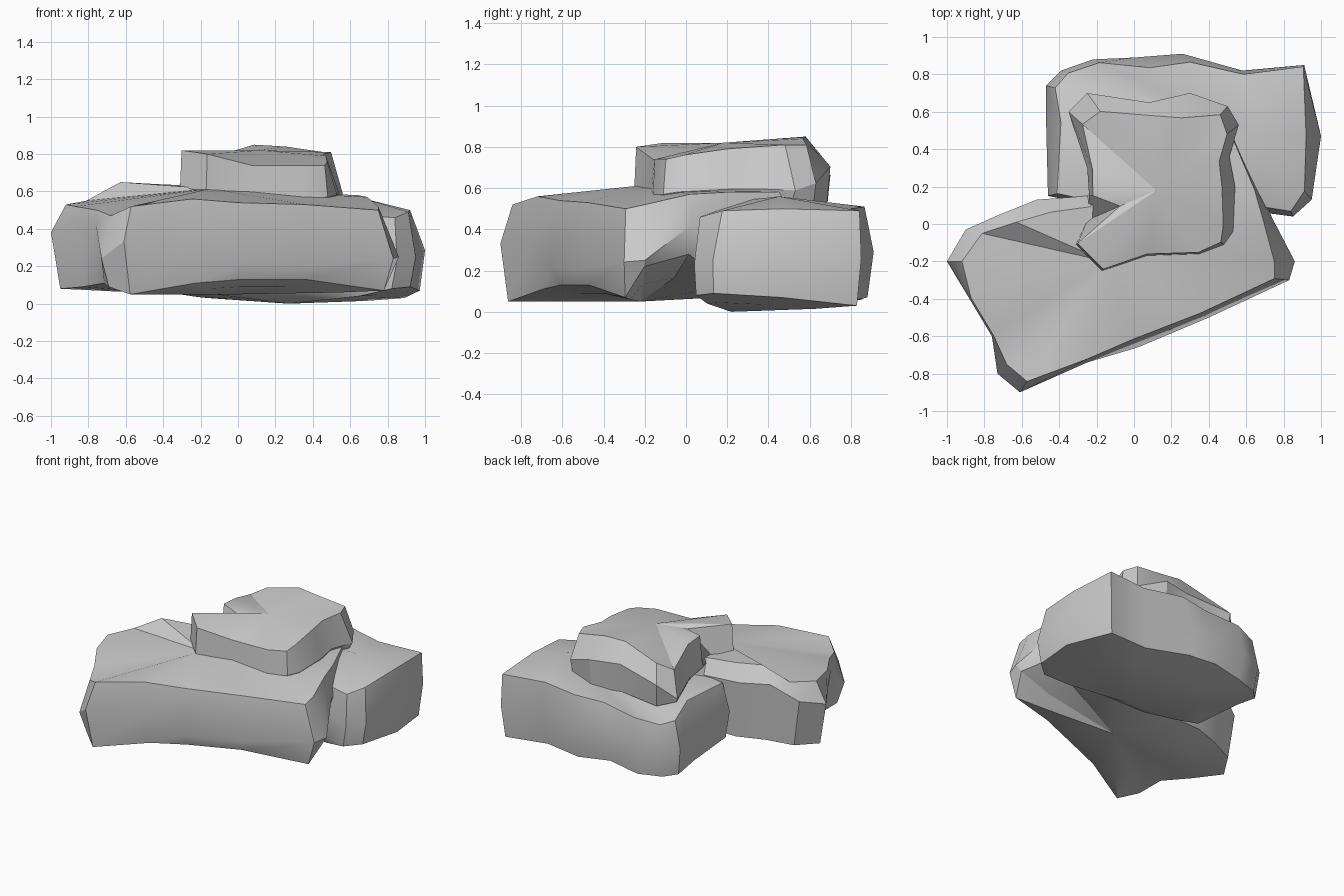
import bpy, bmesh, math
from mathutils import Vector


def rock(name, outline, top, base, belt=0.5, undercut=0.05):
    """Faceted rock: outline rows are x, y, low z, high z, top inset, [own belt height]."""
    bm = bmesh.new()
    top, base = Vector(top), Vector(base)

    def inward(x, y, d, z, c):
        v = Vector((x, y))
        v += (c.xy - v).normalized() * d
        return bm.verts.new((v.x, v.y, z))

    foot, low, mid, high = rings = [[], [], [], []]
    for x, y, lo, hi, d, *own in outline:
        p = Vector((x, y)).lerp(base.xy, 0.35)
        k = own[0] if own else belt
        foot.append(bm.verts.new((p.x, p.y, base.z + 0.5 * (lo - base.z))))
        low.append(inward(x, y, undercut, lo, base))
        mid.append(bm.verts.new((x, y, lo + (hi - lo) * k)))
        high.append(inward(x, y, d, hi, top))
    peak, bottom = bm.verts.new(top), bm.verts.new(base)
    n = len(outline)
    for i in range(n):
        j = (i + 1) % n
        for a, b in zip(rings, rings[1:]):
            bm.faces.new((a[i], a[j], b[j], b[i]))
        bm.faces.new((high[i], high[j], peak))
        bm.faces.new((foot[j], foot[i], bottom))
    bmesh.ops.recalc_face_normals(bm, faces=bm.faces)
    me = bpy.data.meshes.new(name)
    bm.to_mesh(me)
    bm.free()
    ob = bpy.data.objects.new(name, me)
    bpy.context.collection.objects.link(ob)
    bpy.ops.object.select_all(action='DESELECT')
    ob.select_set(True)
    bpy.context.view_layer.objects.active = ob
    bpy.ops.object.shade_smooth_by_angle(angle=math.radians(30))
    return ob


# Long slab lying across the front
rock("front_slab", [
    (-0.61, -0.90, 0.05, 0.52, 0.07, 0.6), (-0.25, -0.74, 0.11, 0.56, 0.02),
    (0.02, -0.66, 0.13, 0.54, 0.05, 0.2), (0.40, -0.50, 0.13, 0.53, 0.05, 0.2),
    (0.83, -0.30, 0.07, 0.50, 0.08, 0.4), (0.86, -0.20, 0.22, 0.52, 0.11, 0.1),
    (0.74, 0.03, 0.28, 0.57, 0.05), (0.67, 0.20, 0.15, 0.58, 0.03),
    (0.54, 0.50, 0.10, 0.58, 0.03), (0.10, 0.40, 0.10, 0.58, 0.05),
    (-0.25, 0.15, 0.12, 0.63, 0.06, 0.8), (-0.52, 0.13, 0.12, 0.64, 0.10, 0.8),
    (-0.72, 0.05, 0.12, 0.65, 0.10, 0.8),
    (-0.90, -0.03, 0.10, 0.55, 0.09, 0.75), (-1.00, -0.20, 0.08, 0.53, 0.08, 0.67),
    (-0.88, -0.40, 0.09, 0.52, 0.01, 0.8), (-0.76, -0.60, 0.11, 0.50, 0.01, 0.8),
    (-0.73, -0.80, 0.09, 0.47, 0.07, 0.4),
], (-0.15, -0.2, 0.615), (0.0, -0.22, 0.05), undercut=0.05)

# Broad rock behind
rock("back_rock", [
    (-0.46, 0.15, 0.12, 0.52, 0.05), (-0.10, 0.08, 0.10, 0.52, 0.03),
    (0.40, 0.08, 0.10, 0.52, 0.03), (0.70, 0.06, 0.10, 0.47, 0.03),
    (0.85, 0.04, 0.08, 0.46, 0.03, 0.4), (0.95, 0.13, 0.09, 0.49, 0.06, 0.4),
    (1.00, 0.47, 0.07, 0.50, 0.08, 0.5), (0.91, 0.85, 0.03, 0.49, 0.01),
    (0.58, 0.82, 0.05, 0.50, 0.02), (0.26, 0.91, 0.07, 0.51, 0.06),
    (0.00, 0.89, 0.10, 0.50, 0.10), (-0.22, 0.88, 0.06, 0.47, 0.04),
    (-0.39, 0.82, 0.06, 0.44, 0.04), (-0.47, 0.74, 0.07, 0.46, 0.05),
    (-0.47, 0.55, 0.10, 0.53, 0.08),
], (0.68, 0.45, 0.56), (0.27, 0.22, 0.0), undercut=0.03)

# Smaller capstone resting on both, with a notch in its left side
rock("top_rock", [
    (-0.31, -0.11, 0.58, 0.82, 0.01), (-0.17, -0.25, 0.58, 0.80, 0.01),
    (0.07, -0.17, 0.54, 0.74, 0.01), (0.35, -0.16, 0.53, 0.74, 0.01),
    (0.48, -0.11, 0.54, 0.74, 0.02), (0.53, -0.04, 0.55, 0.76, 0.06),
    (0.54, 0.20, 0.56, 0.79, 0.07), (0.51, 0.36, 0.56, 0.80, 0.06),
    (0.56, 0.53, 0.55, 0.81, 0.08), (0.50, 0.63, 0.50, 0.81, 0.06, 0.4),
    (0.30, 0.70, 0.50, 0.84, 0.14, 0.6), (0.08, 0.65, 0.50, 0.85, 0.07, 0.6),
    (-0.25, 0.70, 0.50, 0.77, 0.12, 0.6), (-0.35, 0.60, 0.52, 0.72, 0.10),
    (-0.25, 0.30, 0.54, 0.80, 0.03), (-0.24, 0.15, 0.56, 0.81, 0.02),
    (-0.25, 0.02, 0.56, 0.80, 0.19),
], (0.12, 0.18, 0.82), (0.1, 0.2, 0.48), belt=0.15, undercut=0.02)
